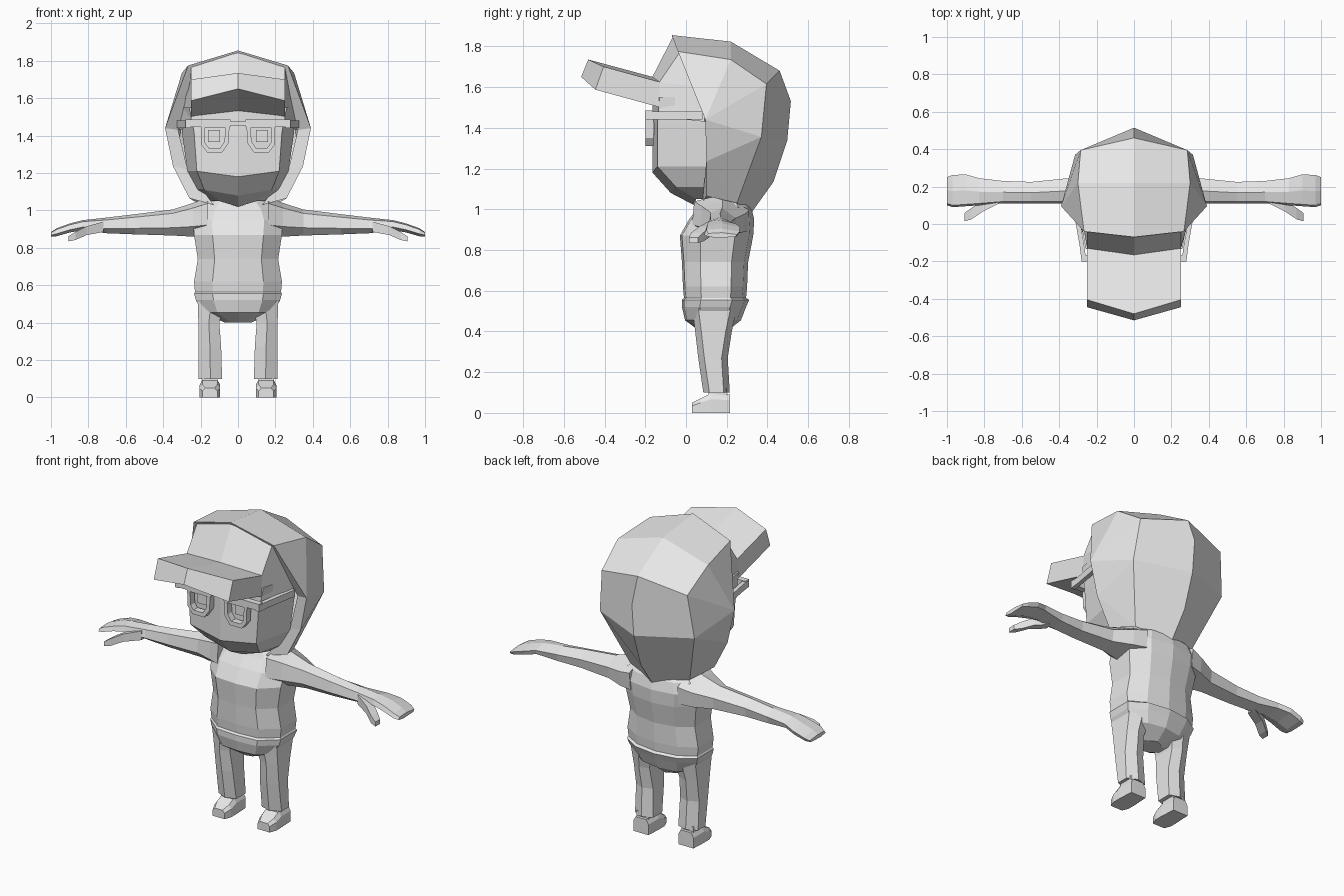
import bpy, bmesh

if "Cube" in bpy.data.objects:
    bpy.data.objects.remove(bpy.data.objects["Cube"])

grey = bpy.data.materials.new("plain_grey")
grey.diffuse_color = (0.8, 0.8, 0.8, 1)
grey.use_nodes = True
grey.node_tree.nodes["Principled BSDF"].inputs["Base Color"].default_value = grey.diffuse_color


def finish(name, bm):
    bmesh.ops.remove_doubles(bm, verts=bm.verts, dist=0.0005)
    bmesh.ops.recalc_face_normals(bm, faces=bm.faces)
    me = bpy.data.meshes.new(name)
    bm.to_mesh(me)
    bm.free()
    me.materials.append(grey)
    ob = bpy.data.objects.new(name, me)
    bpy.context.collection.objects.link(ob)
    return ob


def loft(name, rings, side=1, caps=True, loop=False):
    """Skin equal-length rings; side=-1 mirrors across x."""
    bm = bmesh.new()
    vs = [[bm.verts.new((x * side, y, z)) for x, y, z in r] for r in rings]
    n = len(rings[0])
    pairs = list(zip(vs, vs[1:])) + ([(vs[-1], vs[0])] if loop else [])
    for a, b in pairs:
        for i in range(n):
            bm.faces.new((a[i], a[(i + 1) % n], b[(i + 1) % n], b[i]))
    if caps and not loop:
        bm.faces.new(vs[0])
        bm.faces.new(vs[-1])
    return finish(name, bm)


def half_faces(name, pts, faces):
    """Build named-point faces on the right half and mirror them."""
    bm = bmesh.new()
    for s in (1, -1):
        v = {k: bm.verts.new((p[0] * s, p[1], p[2])) for k, p in pts.items()}
        for f in faces:
            bm.faces.new([v[k] for k in f.split()])
    return finish(name, bm)


def box(name, x0, x1, y0, y1, z0, z1, side=1):
    return loft(name, [[(x0, y0, z), (x1, y0, z), (x1, y1, z), (x0, y1, z)] for z in (z0, z1)], side)


def mirror_ring(half):
    return half + [(-x, y, z) for x, y, z in reversed(half) if abs(x) > 1e-6]


# Hood: centre line c, ridge a-e, side and rim points, inner lip
hood = {
    "c0": (0, -.07, 1.855), "c1": (0, .22, 1.823), "c2": (0, .46, 1.68), "c3": (0, .515, 1.53),
    "c4": (0, .497, 1.336), "c5": (0, .43, 1.135), "c6": (0, .325, .988),
    "a": (.267, -.04, 1.775), "b": (.30, .22, 1.735), "c": (.285, .395, 1.615),
    "d": (.315, .37, 1.355), "e": (.2, .25, 1.03),
    "g": (.39, .095, 1.44), "h": (.347, .1, 1.235), "f": (.26, .1, 1.065),
    "c0i": (0, -.055, 1.80), "ai": (.245, -.01, 1.73), "gi": (.32, .11, 1.43),
    "hi": (.27, .11, 1.22), "fi": (.13, .08, 1.03)}
half_faces("hood", hood, [
    "c0 c1 b a", "c1 c2 c b", "c2 c3 c4 d c", "c4 c5 c6 e d",
    "a b g", "b c g", "c d g", "d h g", "d e h", "e f h",
    "c0 a ai c0i", "a g gi ai", "g h hi gi", "h f fi hi"])

# Head with angular jaw
head = [(1.55, .26, -.165, -.13, .30), (1.42, .235, -.165, -.14, .30), (1.21, .22, -.165, -.14, .27),
        (1.11, .18, -.075, -.05, .22), (1.05, .10, .04, .05, .14)]
loft("head", [mirror_ring([(0, yc - (0), z - (.03 if z < 1.3 else 0)), (x, ye, z), (xb, .11, z), (xb * .6, .25, z),
                           (0, .26, z)]) for z, x, yc, ye, xb in head])

# Cap crown under the hood
cap = [(1.845, 1.765, .25, -.065, -.035, .26, 1.70), (1.65, 1.625, .25, -.165, -.13, .29, 1.60),
       (1.53, 1.455, .25, -.165, -.135, .315, 1.43)]
loft("cap_crown", [mirror_ring([(0, yc, zc), (x, ye, ze), (xb, .09, zb), (0, .2, zb)])
                   for zc, ze, x, yc, ye, xb, zb in cap], caps=False)

# Upswept brim, pointed in the middle
half_faces("cap_brim", {
    "tc": (0, -.48, 1.735), "ts": (.25, -.405, 1.70), "bc": (0, -.515, 1.65), "bs": (.25, -.445, 1.587),
    "rc": (0, -.165, 1.65), "rs": (.25, -.13, 1.625), "uc": (0, -.155, 1.53), "us": (.25, -.09, 1.49)},
    ["tc ts rs rc", "tc bc bs ts", "bc uc us bs", "ts bs us rs", "rc rs us uc"])

# Glasses and eyes
rim = [(.2, 1.465), (.045, 1.465), (.05, 1.36), (.085, 1.31), (.165, 1.31), (.195, 1.35)]
hole = [(.18, 1.44), (.068, 1.44), (.072, 1.37), (.095, 1.335), (.157, 1.335), (.175, 1.36)]
for s, n in ((1, "right"), (-1, "left")):
    loft(n + "_lens_frame", [[(x, y, z) for x, z in o] for o, y in
                             ((rim, -.2), (hole, -.2), (hole, -.16), (rim, -.16))], s, loop=True)
    box(n + "_glasses_bar", .04, .28, -.2, -.165, 1.445, 1.485, s)
    loft(n + "_glasses_arm", [[(x, y, z) for x, z in ((x0, 1.44), (x0 + .025, 1.44), (x0 + .025, 1.48), (x0, 1.48))]
                              for x0, y in ((.255, -.2), (.265, -.12), (.3, .08))], s)
    box(n + "_eye", .095, .16, -.163, -.155, 1.365, 1.43, s)
box("glasses_bridge", -.045, .045, -.2, -.17, 1.455, 1.475)

# Torso with hem band, chest and sloping shoulders
torso = [(.40, .07, .07, .20), (.455, .19, -.005, .27), (.52, .225, -.02, .295), (.555, .235, -.02, .31),
         (.565, .23, -.01, .295), (.62, .235, -.015, .30), (.74, .215, -.02, .305), (.87, .235, -.03, .33),
         (.95, .24, .015, .335), (1.01, .21, .06, .32), (1.08, .12, .10, .27)]
loft("torso", [mirror_ring([(0, yf, z), (.58 * w, yf + .01, z), (w, yf + (yb - yf) * .28, z),
                            (w, yb - (yb - yf) * .25, z), (.58 * w, yb - .02, z), (0, yb, z)])
               for z, w, yf, yb in torso])


def arm_ring(x, yf, yb, zb, zt):
    ym, zm = (yf + yb) / 2, (zb + zt) / 2
    return [(x, yf, zm - (zt - zb) * .2), (x, yf + (yb - yf) * .3, zb), (x, yb - .01, zb + (zt - zb) * .15),
            (x, yb, zm + (zt - zb) * .15), (x, ym, zt), (x, yf + .01, zt - (zt - zb) * .15)]


arm = [(.16, .03, .31, .86, 1.07), (.24, .07, .29, .86, 1.04), (.35, .11, .245, .866, 1.005),
       (.55, .11, .225, .872, .98), (.70, .11, .23, .878, .962), (.83, .10, .245, .895, .948),
       (.90, .095, .265, .882, .93), (.97, .09, .262, .862, .905), (1.0, .10, .25, .86, .885)]
thumb = [(.72, .11, .17, .885, .94), (.81, .065, .125, .868, .915), (.87, .025, .085, .842, .885),
         (.905, .015, .06, .835, .862)]
leg = [(.52, .07, .215, .03, .25), (.40, .10, .212, .045, .225), (.27, .09, .21, .06, .205), (.10, .085, .21, .085, .215)]
foot = [(.215, .10, .20, .09), (.12, .095, .205, .095), (.07, .095, .205, .07), (.03, .11, .19, .05)]
for s, n in ((1, "right"), (-1, "left")):
    loft(n + "_arm", [arm_ring(*r) for r in arm], s)
    loft(n + "_thumb", [[(x, a, b), (x, c, b), (x, c, d), (x, a, d)] for x, a, c, b, d in thumb], s)
    # Trouser leg: six-sided
    loft(n + "_leg", [[(x0, yf + .02, z), ((x0 + x1) / 2, yf, z), (x1, yf + .03, z), (x1, yb - .03, z),
                       ((x0 + x1) / 2, yb, z), (x0, yb - .02, z)] for z, x0, x1, yf, yb in leg], s)
    # Shoe with low toe, and ankle
    loft(n + "_shoe", [[(x0, y, 0), (x1, y, 0), (x1, y, h * .7), (x1 - .015, y, h), (x0 + .015, y, h),
                        (x0, y, h * .7)] for y, x0, x1, h in foot], s)
    box(n + "_ankle", .11, .19, .11, .2, .08, .12, s)
